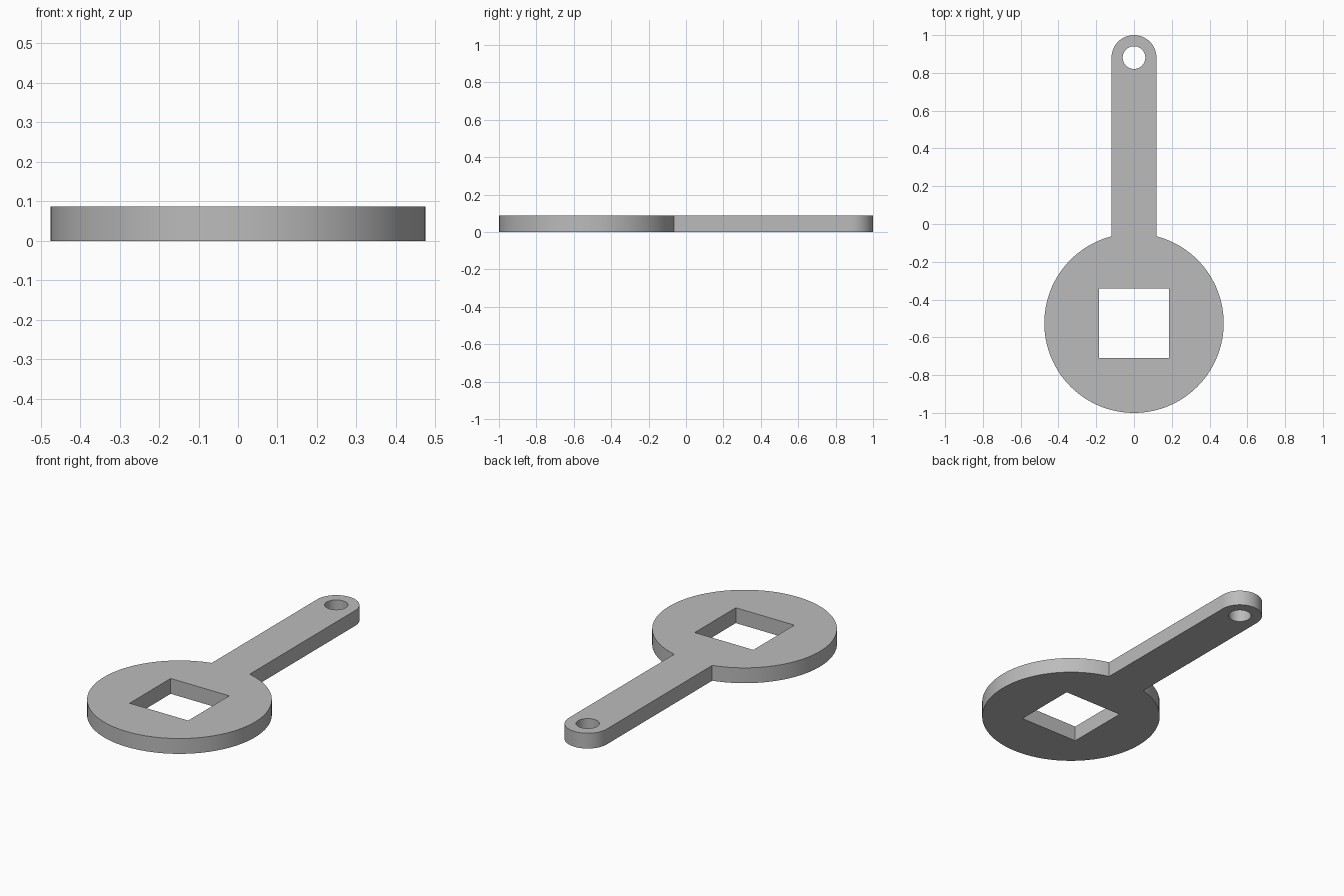
import bpy, bmesh, math

if "Cube" in bpy.data.objects:
    bpy.data.objects.remove(bpy.data.objects["Cube"])

THICK = 0.087
DISC_Y, DISC_R = -0.525, 0.475
ARM_R, EYE_Y, EYE_R = 0.119, 0.881, 0.06
SQ_Y, SQ_H = -0.525, 0.184


def arc(cy, r, start, end, n):
    """Points on an arc centred on x = 0, both ends included."""
    return [(r * math.cos(start + (end - start) * i / n),
             cy + r * math.sin(start + (end - start) * i / n)) for i in range(n + 1)]


# Outline: round head, then the straight arm with its rounded end
half = math.asin(ARM_R / DISC_R)
outline = arc(DISC_Y, DISC_R, math.pi / 2 + half, 2.5 * math.pi - half, 96)
outline += arc(EYE_Y, ARM_R, 0, math.pi, 32)

# Openings: square socket and hanging hole
socket = [(sx * SQ_H, SQ_Y + sy * SQ_H) for sx, sy in ((-1, -1), (1, -1), (1, 1), (-1, 1))]
eye = arc(EYE_Y, EYE_R, 0, 2 * math.pi, 40)[:-1]

# Fill the flat profile between the loops and extrude it to the plate thickness
bm = bmesh.new()
edges = []
for loop in (outline, socket, eye):
    vs = [bm.verts.new((x, y, 0)) for x, y in loop]
    edges += [bm.edges.new((vs[i - 1], vs[i])) for i in range(len(vs))]
bmesh.ops.triangle_fill(bm, edges=edges, use_beauty=True, use_dissolve=False)
ext = bmesh.ops.extrude_face_region(bm, geom=bm.faces[:], use_keep_orig=True)
top = [g for g in ext["geom"] if isinstance(g, bmesh.types.BMVert)]
bmesh.ops.translate(bm, verts=top, vec=(0, 0, THICK))
bmesh.ops.recalc_face_normals(bm, faces=bm.faces[:])

mesh = bpy.data.meshes.new("wrench_plate")
bm.to_mesh(mesh)
bm.free()
plate = bpy.data.objects.new("wrench_plate", mesh)
bpy.context.collection.objects.link(plate)

# Plain grey metal
grey = bpy.data.materials.new("grey_metal")
grey.diffuse_color = (0.5, 0.5, 0.5, 1)
grey.use_nodes = True
grey.node_tree.nodes["Principled BSDF"].inputs["Base Color"].default_value = grey.diffuse_color
mesh.materials.append(grey)

# Smooth round walls, sharp rims and corners
bpy.context.view_layer.objects.active = plate
plate.select_set(True)
bpy.ops.object.shade_smooth_by_angle(angle=math.radians(30))
